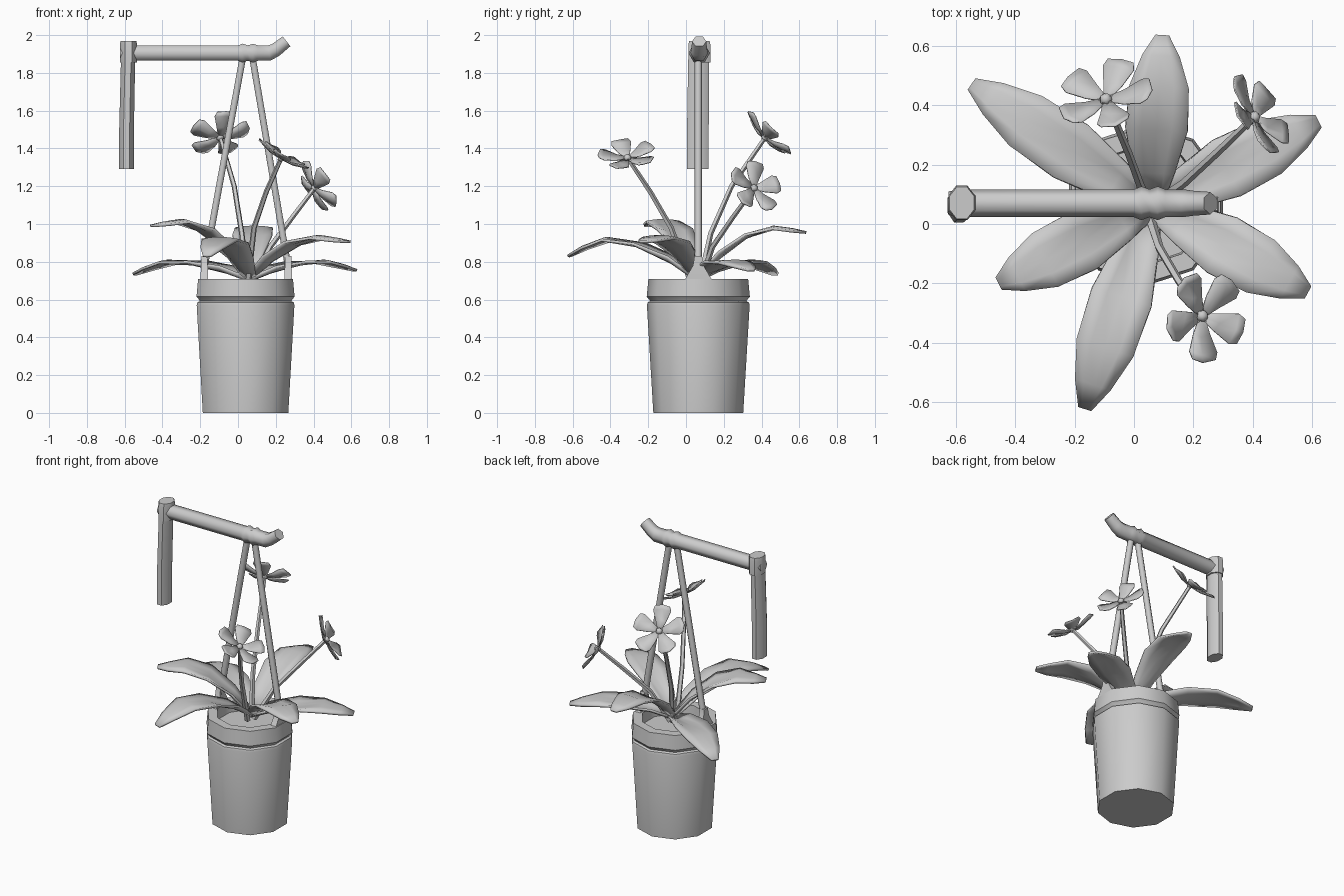
import bpy, bmesh, math
from mathutils import Vector

if "Cube" in bpy.data.objects:
    bpy.data.objects.remove(bpy.data.objects["Cube"], do_unlink=True)

grey = bpy.data.materials.new("plain_grey")
grey.use_nodes = True
grey.diffuse_color = (0.6, 0.6, 0.6, 1)
grey.node_tree.nodes["Principled BSDF"].inputs["Base Color"].default_value = (0.6, 0.6, 0.6, 1)

MID_X, MID_Y = 0.04, 0.065


def finish(bm, name, angle=45, thickness=0):
    bmesh.ops.recalc_face_normals(bm, faces=bm.faces)
    mesh = bpy.data.meshes.new(name)
    bm.to_mesh(mesh)
    bm.free()
    mesh.materials.append(grey)
    ob = bpy.data.objects.new(name, mesh)
    bpy.context.scene.collection.objects.link(ob)
    bpy.ops.object.select_all(action="DESELECT")
    ob.select_set(True)
    bpy.context.view_layer.objects.active = ob
    bpy.ops.object.shade_smooth_by_angle(angle=math.radians(angle))
    if thickness:
        mod = ob.modifiers.new("thickness", "SOLIDIFY")
        mod.thickness = thickness
        mod.offset = 0
    return ob


def bridge(bm, rings, closed=True):
    for a, b in zip(rings, rings[1:]):
        n = len(a)
        for i in range(n if closed else n - 1):
            j = (i + 1) % n
            bm.faces.new((a[i], a[j], b[j], b[i]))


def sweep(name, path, radii, sides=6, side=(0, 1, 0), squash=1, turn=0, angle=65):
    """Tube along a path; 'side' is the first axis of each ring."""
    bm = bmesh.new()
    pts = [Vector(p) for p in path]
    rings = []
    for k, p in enumerate(pts):
        t = (pts[min(k + 1, len(pts) - 1)] - pts[max(k - 1, 0)]).normalized()
        u = Vector(side)
        u = (u - t * u.dot(t)).normalized()
        v = t.cross(u)
        ring = []
        for i in range(sides):
            a = 2 * math.pi * i / sides + turn
            ring.append(bm.verts.new(p + radii[k] * (u * math.cos(a) + v * squash * math.sin(a))))
        rings.append(ring)
    bridge(bm, rings)
    bm.faces.new(rings[0])
    bm.faces.new(rings[-1])
    return finish(bm, name, angle)


def lathe(name, profile, sides):
    bm = bmesh.new()
    rings = []
    for r, z in profile:
        rings.append([bm.verts.new((MID_X + r * math.cos(a), MID_Y + r * math.sin(a), z))
                      for a in (2 * math.pi * (i + 0.5) / sides for i in range(sides))])
    bridge(bm, rings)
    bm.faces.new(rings[0])
    bm.faces.new(rings[-1])
    return finish(bm, name)


# Pot with a separate rim band, closed inside by the soil
lathe("pot", [(0.238, 0), (0.272, 0.57), (0.268, 0.585), (0.255, 0.592), (0.262, 0.603),
              (0.273, 0.615), (0.264, 0.71), (0.205, 0.71), (0.2, 0.64)], 10)


# Stand: two leaning poles, each in a tapered socket on the rim
for name, foot, top in (("right", -0.178, 0.027), ("left", 0.266, 0.075)):
    sweep(name + "_pole", [(foot, MID_Y, 0.77), (top, MID_Y, 1.89)], [0.02, 0.02])
    bm = bmesh.new()
    rings = [[bm.verts.new((foot + sx * hx, MID_Y + sy * hy, z))
              for sx, sy in ((-1, -1), (1, -1), (1, 1), (-1, 1))]
             for hx, hy, z in ((0.02, 0.075, 0.7), (0.02, 0.06, 0.725), (0.018, 0.028, 0.78),
                               (0.016, 0.02, 0.83))]
    bridge(bm, rings)
    bm.faces.new(rings[0])
    bm.faces.new(rings[-1])
    finish(bm, name + "_socket", 30)

# Cross beam with two bulges and an upturned end
beam = [(-0.625, 0.04), (-0.54, 0.047), (0.0, 0.047), (0.025, 0.057), (0.052, 0.047),
        (0.08, 0.057), (0.105, 0.047), (0.165, 0.047)]
sweep("cross_beam", [(x, 0.07, 1.905) for x, r in beam] + [(0.2, 0.07, 1.922), (0.257, 0.07, 1.967)],
      [r for x, r in beam] + [0.042, 0.038])

# Hanging pipe with its collar
sweep("hanging_pipe", [(-0.59, 0.063, 1.29), (-0.59, 0.063, 1.5), (-0.582, 0.067, 1.87)],
      [0.062, 0.062, 0.06], 8, squash=0.68, turn=math.pi / 8, angle=50)
sweep("pipe_collar", [(-0.58, 0.071, 1.855), (-0.58, 0.071, 1.95), (-0.58, 0.071, 1.97)],
      [0.063, 0.063, 0.058], 8, squash=0.78, turn=math.pi / 8, angle=50)

# Arching leaves: position along, rise, half width, edge lift
LEAF = [(0, 0, 0.035, 0.02), (0.2, 0.42, 0.07, 0.03), (0.45, 0.8, 0.105, 0.015),
        (0.7, 1, 0.1, -0.01), (0.88, None, 0.062, -0.01), (1, None, 0.022, 0)]


def leaf(name, tip, peak):
    base = Vector((0.06, 0.06, 0.7))
    tip = Vector(tip)
    out = tip - base
    across = Vector((-out.y, out.x, 0)).normalized()
    bm = bmesh.new()
    rows = []
    for t, rise, half, lift in LEAF:
        p = base + out * t
        s = max(0, (t - 0.7) / 0.3)
        p.z = peak + (tip.z - peak) * s ** 1.5 if rise is None else base.z + (peak - base.z) * rise
        rows.append([bm.verts.new(p + across * half * k + Vector((0, 0, lift * k * k)))
                     for k in (-1, -0.5, 0, 0.5, 1)])
    bridge(bm, rows, closed=False)
    finish(bm, name, 60, 0.014)


leaf("leaf_back_right", (-0.545, 0.47, 0.735), 0.805)
leaf("leaf_back", (0.095, 0.635, 0.955), 0.985)
leaf("leaf_back_left", (0.62, 0.345, 0.755), 0.805)
leaf("leaf_front_left", (0.585, -0.23, 0.905), 0.935)
leaf("leaf_front_right", (-0.455, -0.2, 0.99), 1.02)
leaf("leaf_front", (-0.165, -0.62, 0.83), 0.925)

# Petal outline: distance out, half width, cup height
PETAL = [(0.008, 0.012, 0), (0.06, 0.032, 0.004), (0.12, 0.054, 0.022), (0.145, 0.045, 0.03)]


def flower(name, path, facing, spin, size=1):
    sweep(name + "_stem", path, [0.018, 0.015, 0.014, 0.012], 5, side=(1, 0.3, 0))
    n = Vector(facing).normalized()
    u = n.orthogonal().normalized()
    v = n.cross(u)
    bm = bmesh.new()
    for i in range(5):
        a = math.radians(spin + 72 * i)
        d = u * math.cos(a) + v * math.sin(a)
        w = n.cross(d)
        rows = [[bm.verts.new(Vector(path[-1]) + size * (d * (r + 0.012 * (k == 0)) + w * h * k
                                                         + n * (z - 0.006 * (k == 0))))
                 for k in (-1, 0, 1)] for r, h, z in PETAL]
        bridge(bm, rows, closed=False)
    # Small domed heart
    heart = bmesh.ops.create_icosphere(bm, subdivisions=1, radius=0.02 * size)["verts"]
    bmesh.ops.translate(bm, verts=heart, vec=path[-1])
    finish(bm, name, 60, 0.005)


flower("back_flower", [(0.05, 0.07, 0.68), (0.02, 0.13, 0.95), (-0.02, 0.24, 1.2), (-0.095, 0.42, 1.46)],
       (-0.2, 0.7, 0.7), 18, 1.05)
flower("left_flower", [(0.07, 0.07, 0.68), (0.17, 0.14, 0.88), (0.29, 0.25, 1.04), (0.405, 0.36, 1.19)],
       (0.75, 0.45, 0.45), 40, 0.97)
flower("front_flower", [(0.05, 0.03, 0.68), (0.085, -0.08, 0.98), (0.15, -0.19, 1.17), (0.23, -0.31, 1.35)],
       (0.5, -0.05, 0.85), 10)
